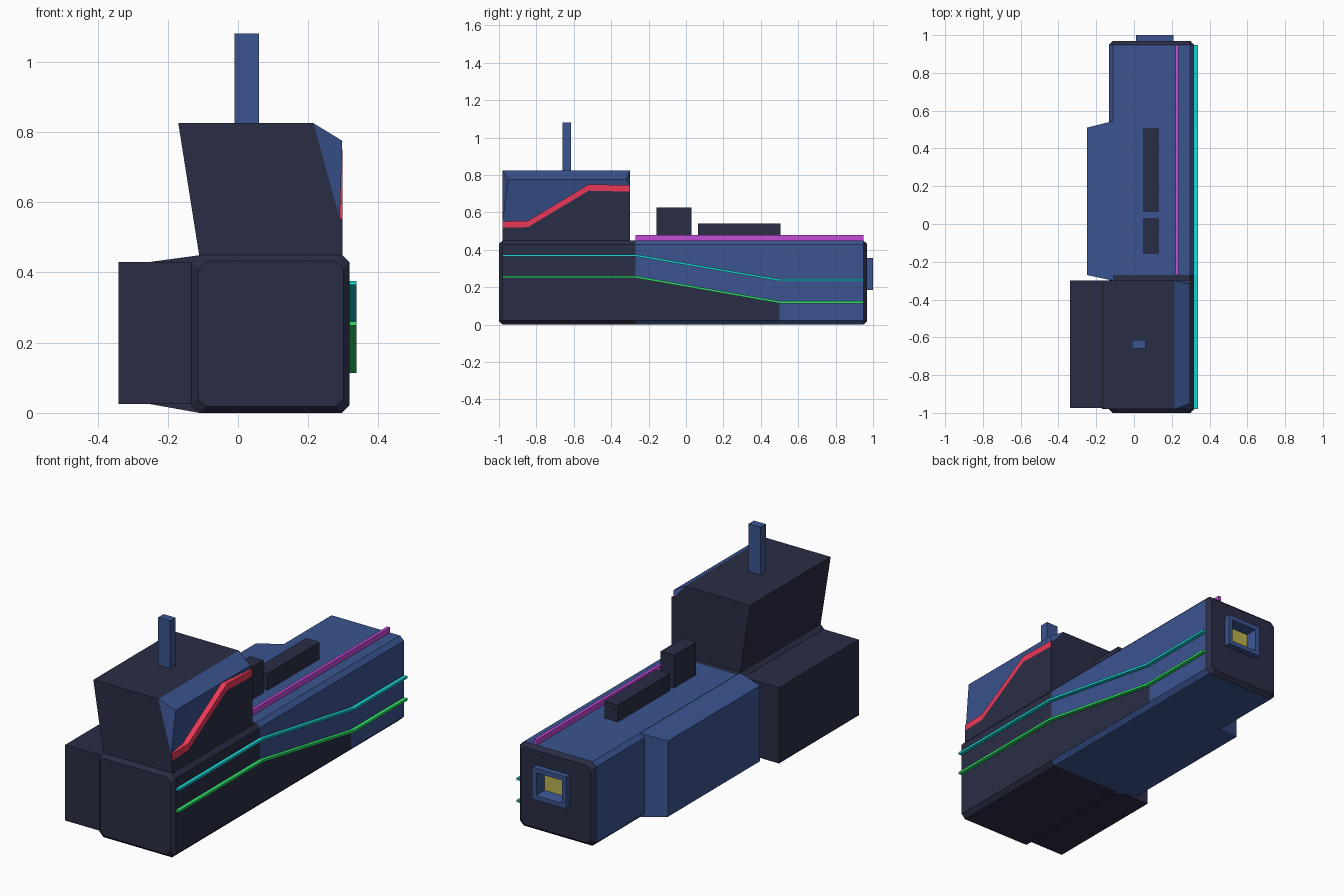
import bpy, bmesh

if "Cube" in bpy.data.objects:
    bpy.data.objects.remove(bpy.data.objects["Cube"])

COLORS = {
    "dark": (0.023, 0.026, 0.06), "blue": (0.043, 0.089, 0.28), "cyan": (0.01, 0.65, 0.65),
    "green": (0.03, 0.75, 0.15), "magenta": (0.56, 0.07, 0.68), "red": (0.82, 0.04, 0.1),
    "yellow": (0.5, 0.45, 0.08),
}
MATS = {}
for key, rgb in COLORS.items():
    MATS[key] = bpy.data.materials.new(key)
    MATS[key].diffuse_color = (*rgb, 1)


def build(name, verts, faces, colors):
    """Mesh object; colors holds one colour name per face."""
    me = bpy.data.meshes.new(name)
    me.from_pydata(verts, [], faces)
    used = list(dict.fromkeys(colors))
    for c in used:
        me.materials.append(MATS[c])
    for poly, c in zip(me.polygons, colors):
        poly.material_index = used.index(c)
    bm = bmesh.new()
    bm.from_mesh(me)
    bmesh.ops.recalc_face_normals(bm, faces=bm.faces)
    bm.to_mesh(me)
    bm.free()
    ob = bpy.data.objects.new(name, me)
    bpy.context.collection.objects.link(ob)
    return ob


def loft(name, rings, color):
    """Skin rings of equal length and cap both ends; color(segment, side), caps use side -1."""
    n, last = len(rings[0]), len(rings) - 1
    verts = [v for r in rings for v in r]
    faces, cols = [], []
    for s in range(last):
        for i in range(n):
            j = (i + 1) % n
            faces.append((s * n + i, s * n + j, s * n + n + j, s * n + n + i))
            cols.append(color(s, i))
    faces += [tuple(range(n)), tuple(range(last * n, last * n + n))]
    cols += [color(0, -1), color(last, -1)]
    return build(name, verts, faces, cols)


def box(name, x, y, z, color):
    rings = [[(x[0], b, z[0]), (x[1], b, z[0]), (x[1], b, z[1]), (x[0], b, z[1])] for b in y]
    return loft(name, rings, lambda s, i: color)


def side_bar(name, path, x0, x1, t, color):
    """Rectangular bar following a (y, z) path on the right side."""
    rings = [[(x0, y, z - t), (x1, y, z - t), (x1, y, z + t), (x0, y, z + t)] for y, z in path]
    return loft(name, rings, lambda s, i: color)


# Main body: chamfered section with a colour split along the right wall
def body_ring(y, inset, split, c=0.022):
    l, r, b, t = -0.132 + inset, 0.318 - inset, inset, 0.45 - inset
    return [(l + c, y, b), (r - c, y, b), (r, y, b + c), (r, y, split), (r, y, t - c),
            (r - c, y, t), (l + c, y, t), (l, y, t - c), (l, y, b + c)]


def body_color(s, i):
    if i == -1 or s in (0, 1, 4, 5) or (s == 2 and i == 2):
        return "dark"
    return "blue"


stations = [(-1, .018, .255), (-.98, 0, .255), (-.27, 0, .255),
            (.5, 0, .12), (.948, 0, .12), (.968, .018, .12)]
body = loft("main_body", [body_ring(*s) for s in stations], body_color)

# Rear port: hollow frame sunk into the body
def port_ring(y, d):
    l, r, b, t = 0.01 + d, 0.21 - d, 0.185 + d, 0.355 - d
    return [(l, y, b), (r, y, b), (r, y, t), (l, y, t)]


cutter = box("port_cutter", (.012, .208), (.925, 1.1), (.187, .353), "dark")
cutter.hide_render = True
cutter.hide_viewport = True
cut = body.modifiers.new("port_hole", "BOOLEAN")
cut.operation = "DIFFERENCE"
cut.object = cutter
loft("rear_port", [port_ring(.92, 0), port_ring(1, 0), port_ring(1, .024), port_ring(.945, .034)],
     lambda s, i: "yellow" if (s, i) == (3, -1) else "blue")

# Left bulge and the front left pod
plan = [(-.11, -.3, 0, .449), (-.25, -.27, .025, .43), (-.25, .51, .025, .43), (-.11, .545, 0, .449)]
loft("left_bulge", [[(x, y, k[h]) for x, y, *k in plan] for h in (0, 1)],
     lambda s, i: "dark" if (s, i) == (0, 0) else "blue")
box("left_pod", (-.34, -.115), (-.975, -.3), (.025, .43), "dark")

# Upper house with a stepped red ledge on its right side
ledge = [(-.98, .552, .29), (-.845, .555, .267), (-.52, .75, .267), (-.3, .745, .285)]
loft("house", [[(-.11, y, .445), (-.17, y, .825), (.215, y, .825), (x, y, z), (.297, y, z),
                (.297, y, z - .034), (.297, y, .445)] for y, z, x in ledge],
     lambda s, i: "red" if i in (3, 4) else "dark")

# Blue panel: sloped shoulder above the ledge
pv = [(.215, -.98, .825), (.297, -.95, .775), (.297, -.32, .775), (.215, -.3, .825)]
pv += [(x, y, z) for y, z, x in ledge]
build("house_panel", pv, [(0, 1, 2, 3), (0, 4, 1), (3, 2, 7), (1, 4, 5, 6, 7, 2)], ["blue"] * 4)

# Mast, roof blocks and roof strip
box("mast", (-.01, .06), (-.66, -.615), (.82, 1.08), "blue")
box("roof_block_tall", (.05, .13), (-.157, .03), (.44, .625), "dark")
box("roof_block_long", (.05, .13), (.065, .505), (.44, .54), "dark")
box("roof_strip", (.219, .236), (-.27, .948), (.44, .478), "magenta")

# Side rails
for name, color, hi, lo in (("upper_rail", "cyan", .37, .238), ("lower_rail", "green", .255, .12)):
    side_bar(name, [(-.98, hi), (-.27, hi), (.5, lo), (.948, lo)], .312, .338, .006, color)

for m in bpy.data.materials:
    if m.users and not m.is_grease_pencil:
        m.use_nodes = True
        m.node_tree.nodes["Principled BSDF"].inputs["Base Color"].default_value = m.diffuse_color
